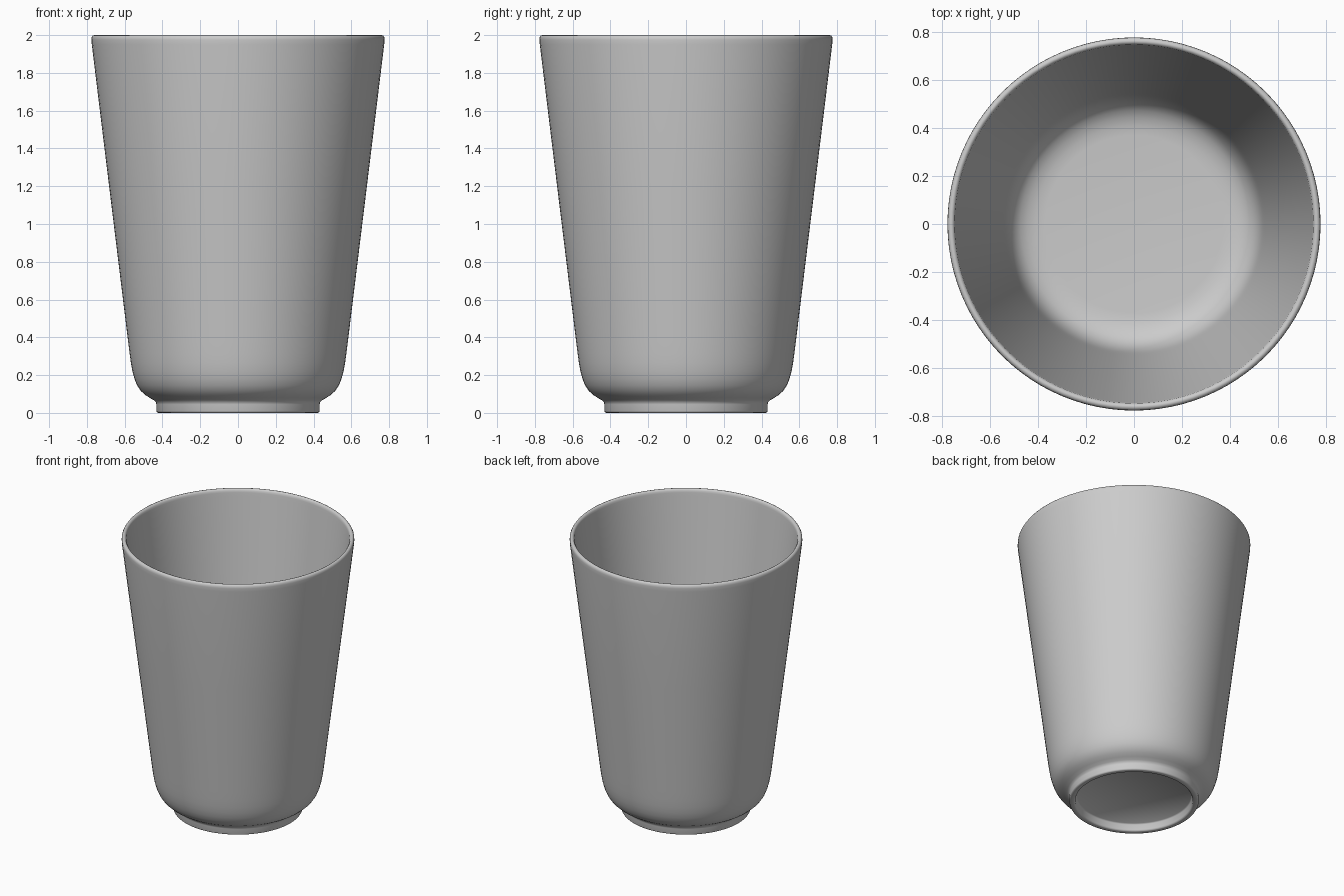
import bpy
import bmesh
import math
from mathutils import Vector

SEGMENTS = 96

default_cube = bpy.data.objects.get("Cube")
if default_cube:
    bpy.data.objects.remove(default_cube, do_unlink=True)


def make_material(name, color):
    mat = bpy.data.materials.new(name)
    mat.use_nodes = True
    mat.diffuse_color = color
    mat.node_tree.nodes["Principled BSDF"].inputs["Base Color"].default_value = color
    return mat


def lathe(name, profile, mat):
    """Spin a radius/height profile around the z axis."""
    bm = bmesh.new()
    verts = [bm.verts.new((r, 0, z)) for r, z in profile]
    edges = [bm.edges.new(pair) for pair in zip(verts, verts[1:])]
    bmesh.ops.spin(bm, geom=verts + edges, cent=Vector(), axis=Vector((0, 0, 1)),
                   angle=math.tau, steps=SEGMENTS, use_merge=True)
    bmesh.ops.remove_doubles(bm, verts=bm.verts, dist=0.0001)
    bmesh.ops.recalc_face_normals(bm, faces=bm.faces)
    mesh = bpy.data.meshes.new(name)
    bm.to_mesh(mesh)
    bm.free()
    mesh.materials.append(mat)
    obj = bpy.data.objects.new(name, mesh)
    bpy.context.collection.objects.link(obj)
    return obj


# Recessed underside and foot ring
foot = [(0, 0.055), (0.38, 0.055), (0.388, 0.047), (0.39, 0.01), (0.396, 0.002),
        (0.402, 0), (0.422, 0), (0.429, 0.003), (0.432, 0.01), (0.432, 0.045)]
# Rounded shoulder rising into the tapered outer wall
outside = [(0.435, 0.056), (0.446, 0.067), (0.468, 0.08), (0.494, 0.097), (0.516, 0.118),
           (0.534, 0.145), (0.548, 0.18), (0.559, 0.22), (0.567, 0.265),
           (0.574, 0.315), (0.582, 0.38), (0.68, 1.18), (0.774, 1.95)]
# Rounded lip
lip = [(0.776, 1.975), (0.775, 1.988), (0.769, 1.997), (0.76, 2),
       (0.752, 1.997), (0.746, 1.988), (0.744, 1.975)]
# Inner wall, fillet and flat floor
inside = [(0.741, 1.95), (0.647, 1.18), (0.549, 0.38), (0.541, 0.315), (0.534, 0.265),
          (0.525, 0.22), (0.512, 0.185), (0.494, 0.155), (0.472, 0.135),
          (0.444, 0.12), (0.41, 0.11), (0.37, 0.106), (0, 0.106)]

ceramic = make_material("grey ceramic", (0.6, 0.6, 0.6, 1))
cup = lathe("cup", foot + outside + lip + inside, ceramic)

bpy.context.view_layer.objects.active = cup
cup.select_set(True)
bpy.ops.object.shade_smooth_by_angle(angle=math.radians(50))
